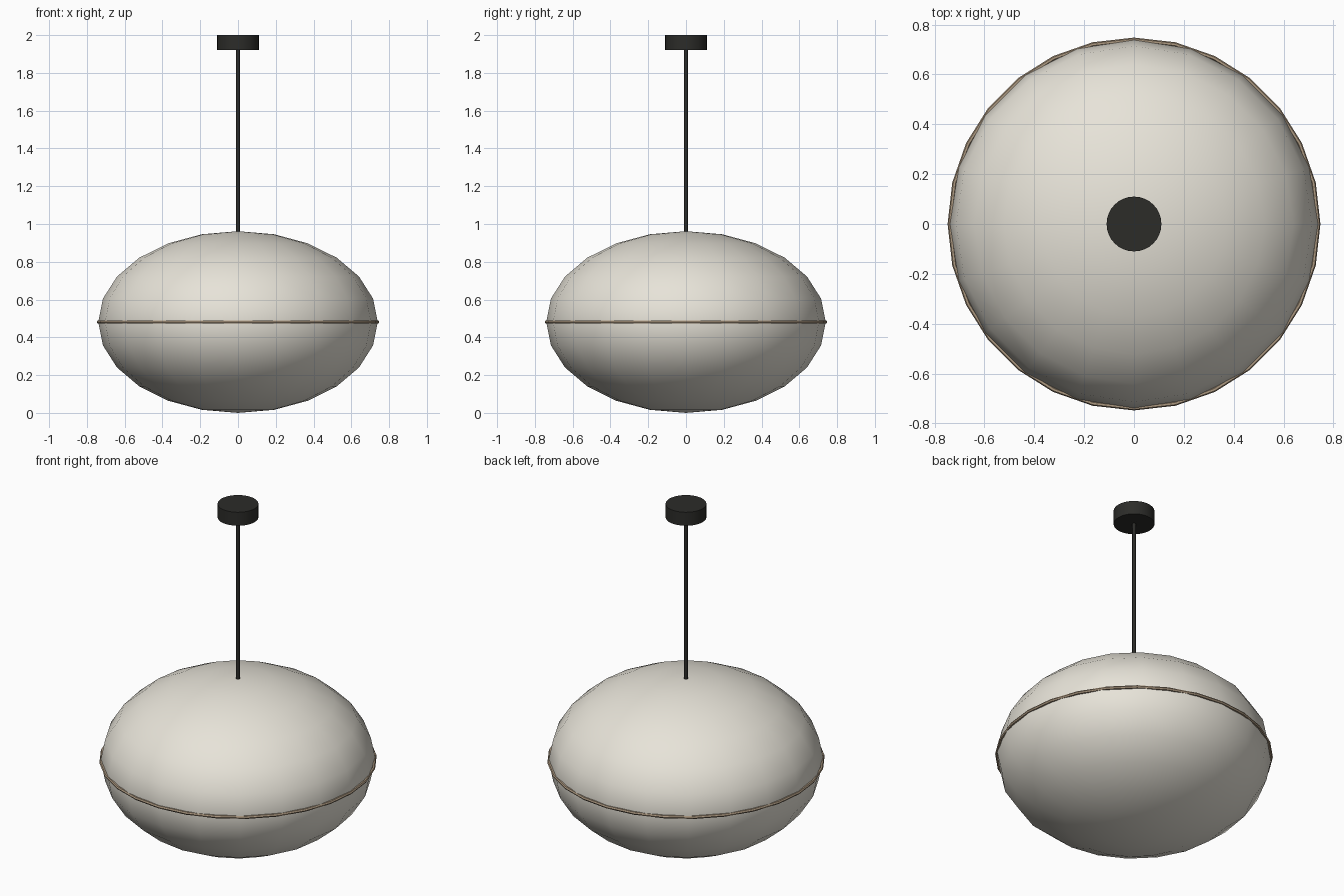
import bpy
import math

if "Cube" in bpy.data.objects:
    bpy.data.objects.remove(bpy.data.objects["Cube"])


def material(name, rgb):
    m = bpy.data.materials.new(name)
    m.diffuse_color = (*rgb, 1)
    m.use_nodes = True
    m.node_tree.nodes["Principled BSDF"].inputs["Base Color"].default_value = m.diffuse_color
    return m


def finish(name, mat, angle):
    ob = bpy.context.object
    ob.name = name
    ob.data.materials.append(mat)
    bpy.ops.object.transform_apply(location=False, rotation=False, scale=True)
    bpy.ops.object.shade_smooth_by_angle(angle=math.radians(angle))


def cylinder(name, radius, z0, z1, sides, mat):
    bpy.ops.mesh.primitive_cylinder_add(vertices=sides, radius=radius, depth=z1 - z0,
                                        location=(0, 0, (z0 + z1) / 2))
    finish(name, mat, 40)


cream = material("cream_shade", (0.80, 0.77, 0.69))
tan = material("tan_trim", (0.42, 0.32, 0.22))
black = material("black_metal", (0.025, 0.025, 0.022))

MID = 0.481

# Flattened globe shade
bpy.ops.mesh.primitive_uv_sphere_add(segments=20, ring_count=12, radius=0.74, location=(0, 0, MID))
bpy.context.object.scale = (1, 1, 0.65)
finish("lamp_shade", cream, 60)

# Trim ring around the widest part
bpy.ops.mesh.primitive_torus_add(major_radius=0.739, minor_radius=0.009, major_segments=28,
                                 minor_segments=6, location=(0, 0, MID))
finish("trim_ring", tan, 40)

# Hanging rod and ceiling canopy
cylinder("hanging_rod", 0.01, 0.95, 1.93, 10, black)
cylinder("ceiling_canopy", 0.11, 1.92, 2.0, 32, black)
